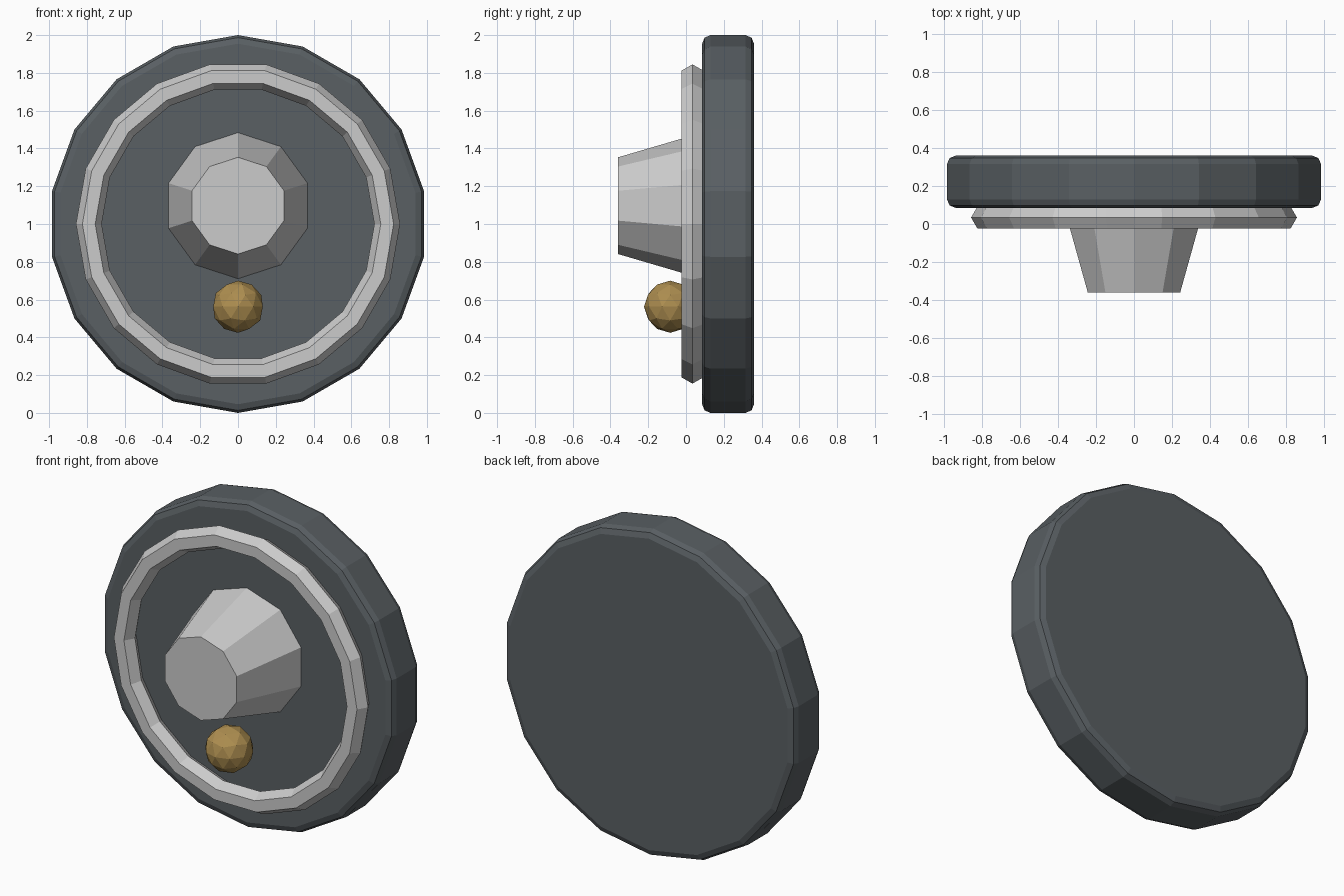
import bpy
from math import pi

if "Cube" in bpy.data.objects:
    bpy.data.objects.remove(bpy.data.objects["Cube"])


def material(name, color):
    m = bpy.data.materials.new(name)
    m.diffuse_color = (*color, 1)
    m.use_nodes = True
    m.node_tree.nodes["Principled BSDF"].inputs["Base Color"].default_value = m.diffuse_color
    return m


def finish(name, mat=None):
    ob = bpy.context.object
    ob.name = name
    if mat:
        ob.data.materials.append(mat)
    return ob


dark = material("dark_grey", (0.10, 0.115, 0.125))
gold = material("gold", (0.42, 0.27, 0.08))

# Thick back disc with a rounded rim (18 sides, corner at the top)
bpy.ops.mesh.primitive_cylinder_add(vertices=18, radius=1.0, depth=0.275,
                                    location=(0, 0.2225, 1.0), rotation=(pi / 2, 0, 0))
disc = finish("back_disc", dark)
bevel = disc.modifiers.new("rim_bevel", 'BEVEL')
bevel.width = 0.045
bevel.segments = 2
bevel.limit_method = 'ANGLE'
bevel.angle_limit = pi / 4

# Hexagonal-section trim ring on the front face
bpy.ops.mesh.primitive_torus_add(major_segments=18, minor_segments=6,
                                 major_radius=0.79, minor_radius=0.068,
                                 location=(0, 0.034, 1.0), rotation=(pi / 2, 0, 0))
finish("trim_ring")

# Tapered ten-sided knob, slightly above centre
bpy.ops.mesh.primitive_cone_add(vertices=10, radius1=0.388, radius2=0.256, depth=0.45,
                                location=(0, -0.135, 1.097), rotation=(pi / 2, 0, 0))
finish("tapered_knob")

# Small faceted ball under the knob
bpy.ops.mesh.primitive_ico_sphere_add(subdivisions=2, radius=0.138,
                                      location=(0, -0.084, 0.562))
finish("ball", gold)
